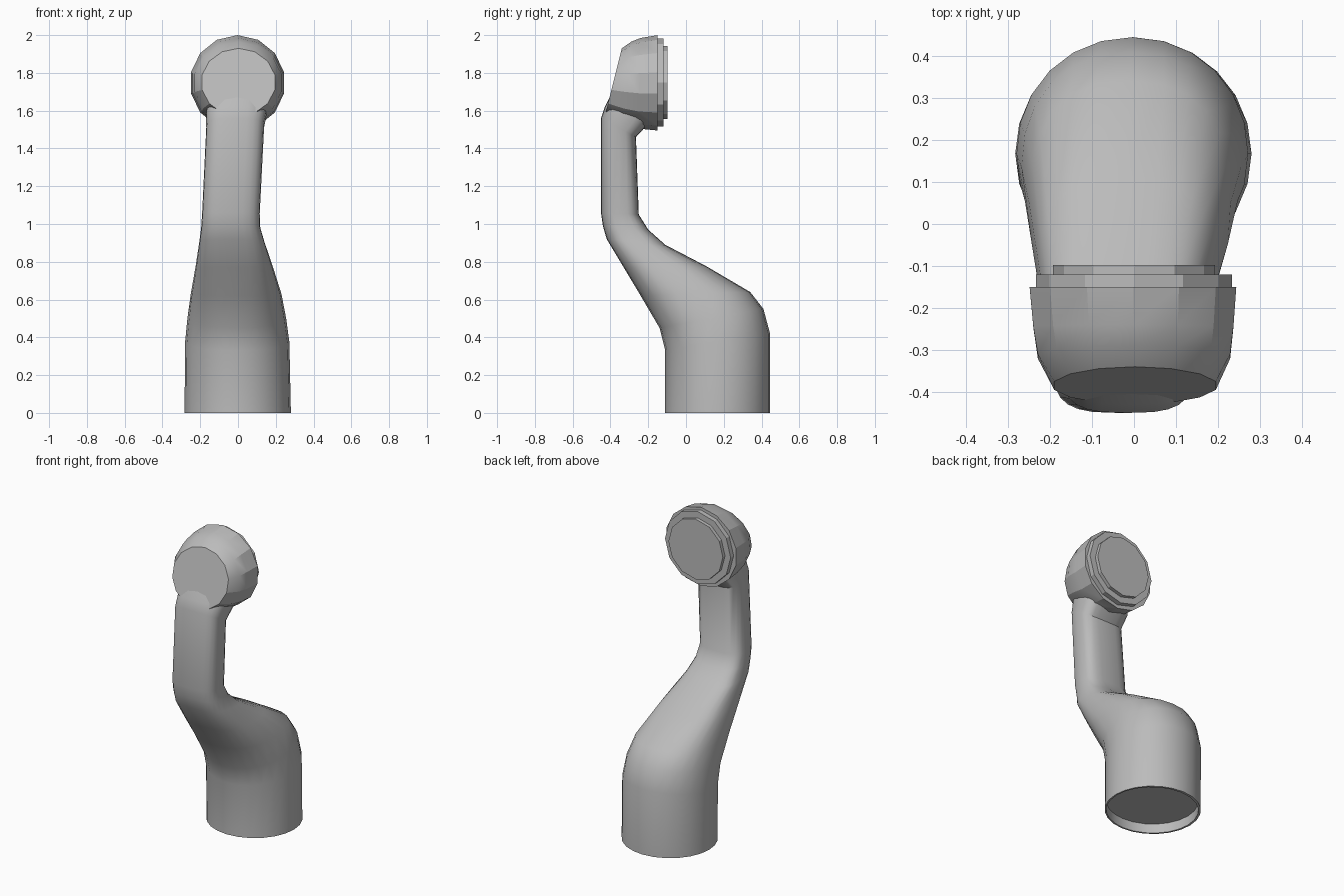
import bpy, bmesh, math

cube = bpy.data.objects.get("Cube")
if cube:
    bpy.data.objects.remove(cube, do_unlink=True)

grey = bpy.data.materials.new("mid grey")
grey.use_nodes = True
grey.diffuse_color = (0.5, 0.5, 0.5, 1)
grey.node_tree.nodes["Principled BSDF"].inputs["Base Color"].default_value = (0.5, 0.5, 0.5, 1)


def power(v, e):
    return math.copysign(abs(v) ** (2 / e), v)


def loft(name, rings, sides, angle):
    """Skin a stack of rounded sections.
    Ring: first (y, z), opposite (y, z), left-most x, right-most x, squareness."""
    bm = bmesh.new()
    loops = []
    for (ya, za), (yb, zb), x0, x1, sq in rings:
        loop = []
        for i in range(sides):
            t = math.tau * i / sides
            c, s = power(math.cos(t), sq), power(math.sin(t), sq)
            loop.append(bm.verts.new(((x0 + x1) / 2 + s * (x1 - x0) / 2,
                                      (ya + yb) / 2 + c * (ya - yb) / 2,
                                      (za + zb) / 2 + c * (za - zb) / 2)))
        loops.append(loop)
    for low, high in zip(loops, loops[1:]):
        for i in range(sides):
            j = (i + 1) % sides
            bm.faces.new((low[i], low[j], high[j], high[i]))
    bm.faces.new(loops[0])
    bm.faces.new(loops[-1])
    bmesh.ops.recalc_face_normals(bm, faces=bm.faces)
    mesh = bpy.data.meshes.new(name)
    bm.to_mesh(mesh)
    bm.free()
    mesh.materials.append(grey)
    obj = bpy.data.objects.new(name, mesh)
    bpy.context.collection.objects.link(obj)
    bpy.ops.object.select_all(action='DESELECT')
    obj.select_set(True)
    bpy.context.view_layer.objects.active = obj
    bpy.ops.object.shade_smooth_by_angle(angle=math.radians(angle))
    return obj


# Cranked arm, starting inside the shallow recess under the round base
loft("arm", [
    ((-.10, .06), (.43, .06), -.27, .27, 2),
    ((-.10, 0), (.43, 0), -.27, .27, 2),
    ((-.11, 0), (.445, 0), -.283, .28, 2),
    ((-.11, .33), (.445, .42), -.28, .272, 2.05),
    ((-.14, .45), (.41, .55), -.268, .255, 2.2),
    ((-.24, .62), (.34, .64), -.25, .23, 2.5),
    ((-.33, .77), (.11, .775), -.225, .185, 2.8),
    ((-.42, .92), (-.11, .89), -.205, .14, 3),
    ((-.44, .99), (-.20, .97), -.195, .118, 3),
    ((-.45, 1.06), (-.25, 1.05), -.19, .115, 3),
    ((-.45, 1.56), (-.265, 1.46), -.168, .138, 3),
    ((-.43, 1.62), (-.2, 1.53), -.17, .15, 3),
    ((-.39, 1.7), (-.2, 1.62), -.16, .15, 3),
], 24, 35)

# Joint housing, with a slanted front disc flush with the arm
loft("joint_housing", [
    ((-.34, 1.93), (-.43, 1.57), -.195, .2, 2),
    ((-.29, 1.965), (-.34, 1.53), -.235, .235, 2),
    ((-.24, 1.985), (-.25, 1.505), -.246, .243, 2),
    ((-.15, 2.0), (-.15, 1.495), -.255, .25, 2),
], 14, 25)

# Stepped flange on the back of the joint
for name, y0, y1, r in (("outer_flange", -.16, -.12, .233),
                        ("inner_flange", -.13, -.098, .193)):
    loft(name, [((y, 1.75 + r), (y, 1.75 - r), -r, r, 2) for y in (y0, y1)], 12, 25)
